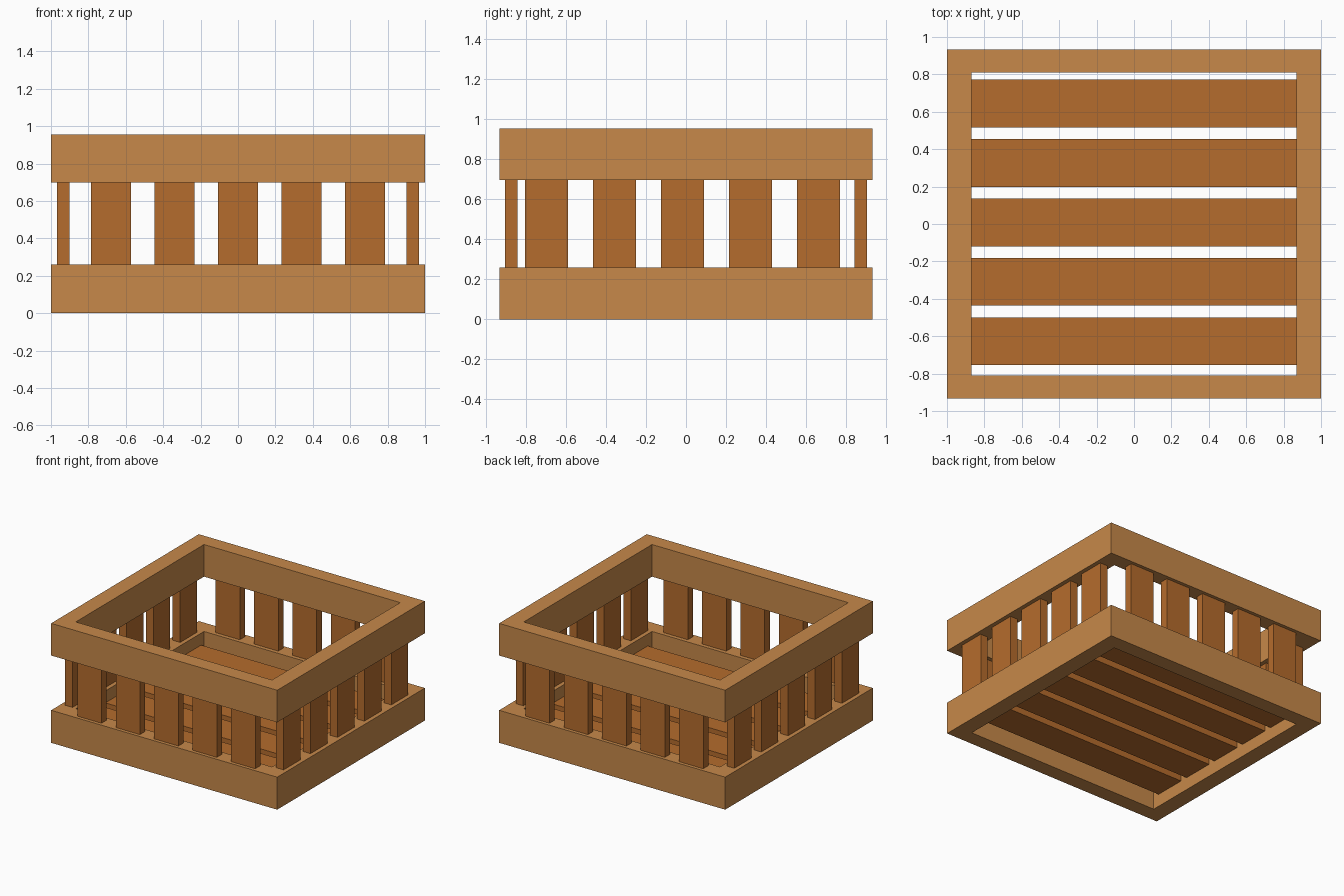
import bpy, bmesh

if "Cube" in bpy.data.objects:
    bpy.data.objects.remove(bpy.data.objects["Cube"])

def material(name, rgb):
    m = bpy.data.materials.new(name)
    m.diffuse_color = (*rgb, 1)
    m.use_nodes = True
    m.node_tree.nodes["Principled BSDF"].inputs["Base Color"].default_value = m.diffuse_color
    return m

LIGHT = material("light wood", (0.57, 0.25, 0.068))
DARK = material("dark wood", (0.46, 0.15, 0.026))

def finish(name, bm, mat):
    bmesh.ops.recalc_face_normals(bm, faces=bm.faces[:])
    me = bpy.data.meshes.new(name)
    bm.to_mesh(me)
    bm.free()
    me.materials.append(mat)
    ob = bpy.data.objects.new(name, me)
    bpy.context.collection.objects.link(ob)
    return ob

def box(name, x, y, z, mat):
    bm = bmesh.new()
    bmesh.ops.create_cube(bm, size=1)
    for v in bm.verts:
        v.co = [sum(r) / 2 + c * (r[1] - r[0]) for c, r in zip(v.co, (x, y, z))]
    return finish(name, bm, mat)

def frame(name, z0, z1):
    # Rectangular ring: outer and inner loops joined on all four sides
    bm = bmesh.new()
    signs = [(-1, -1), (1, -1), (1, 1), (-1, 1)]
    loops = [[bm.verts.new((sx * hx, sy * hy, z)) for sx, sy in signs]
             for hx, hy, z in ((1, .933, z0), (1, .933, z1), (.868, .81, z1), (.868, .81, z0))]
    for k in range(4):
        a, b = loops[k], loops[(k + 1) % 4]
        for i in range(4):
            j = (i + 1) % 4
            bm.faces.new((a[i], a[j], b[j], b[i]))
    return finish(name, bm, LIGHT)

# Lower and upper frames
frame("lower_frame", 0, 0.26)
frame("upper_frame", 0.698, 0.955)

# Upright slats on all four walls
Z = (0.255, 0.703)
for i in range(5):
    cx = (i - 2) * 0.34
    cy = cx - 0.017
    for side, s in (("front", -1), ("back", 1)):
        box(f"{side}_slat", (cx - .107, cx + .107), (s * .874 - .032, s * .874 + .032), Z, DARK)
    for side, s in (("left", -1), ("right", 1)):
        box(f"{side}_slat", (s * .934 - .033, s * .934 + .033), (cy - .107, cy + .107), Z, DARK)

# Floor boards
for i in range(5):
    cy = 0.009 + (i - 2) * 0.318
    box("floor_board", (-.875, .875), (cy - .128, cy + .128), (.1, .165), DARK)
